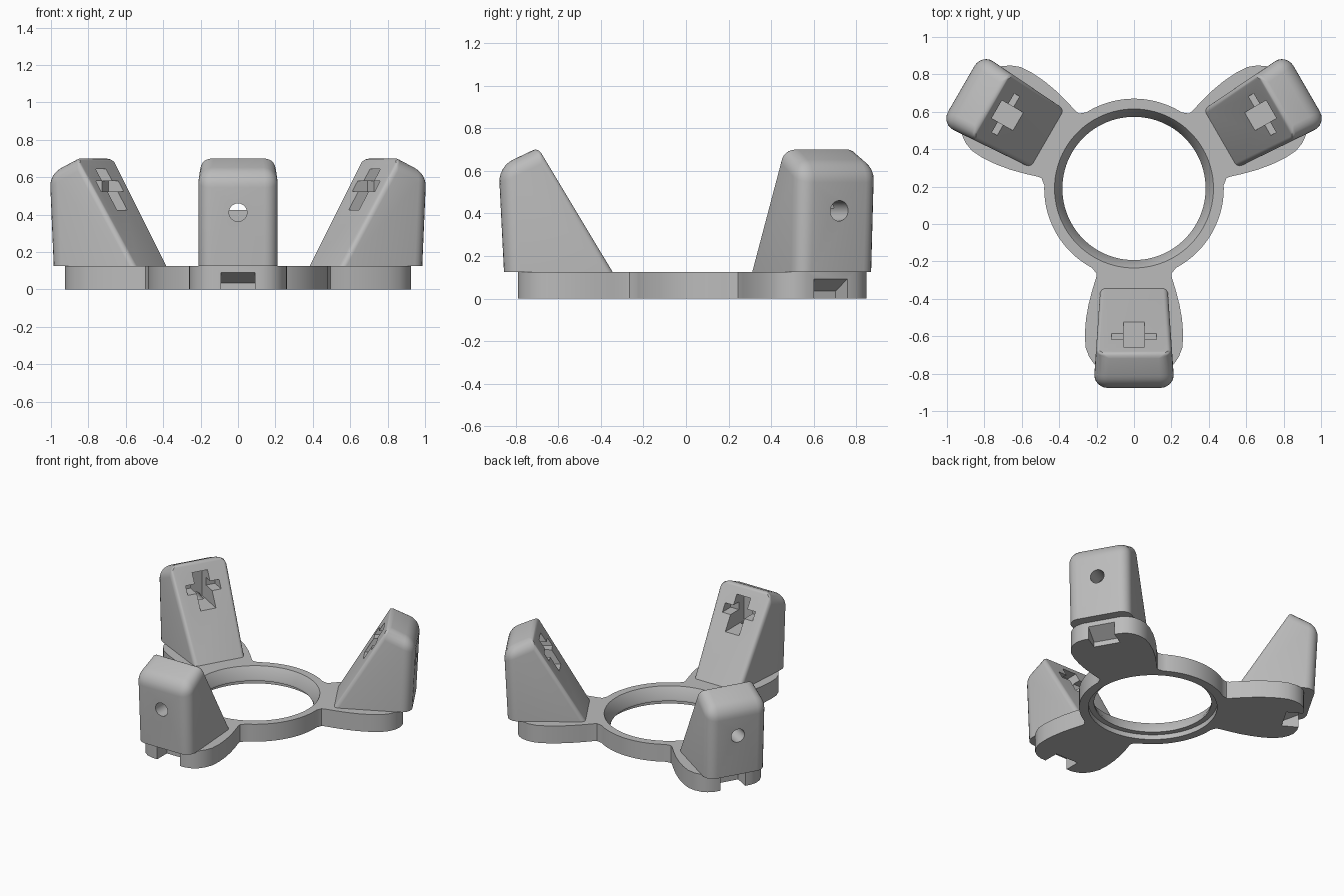
import bpy, bmesh
from math import sin, cos, pi, radians, atan2, degrees
from mathutils import Matrix

CENTRE_Y = 0.19
ARMS = {"front": -90, "left": 30, "right": 150}

if "Cube" in bpy.data.objects:
    bpy.data.objects.remove(bpy.data.objects["Cube"], do_unlink=True)

grey = bpy.data.materials.new("plain grey")
grey.use_nodes = True
grey.diffuse_color = (0.5, 0.5, 0.5, 1)
grey.node_tree.nodes["Principled BSDF"].inputs["Base Color"].default_value = (0.5, 0.5, 0.5, 1)


def arm_matrix(angle):
    """Local x runs out along the arm, local y across it."""
    return Matrix.Translation((0, CENTRE_Y, 0)) @ Matrix.Rotation(radians(angle), 4, "Z")


def finish(name, bm, matrix):
    bmesh.ops.recalc_face_normals(bm, faces=bm.faces)
    bm.transform(matrix)
    mesh = bpy.data.meshes.new(name)
    bm.to_mesh(mesh)
    bm.free()
    mesh.materials.append(grey)
    obj = bpy.data.objects.new(name, mesh)
    bpy.context.collection.objects.link(obj)
    return obj


def loft(name, loop_a, loop_b, matrix):
    """Closed solid between two matching loops."""
    bm = bmesh.new()
    a = [bm.verts.new(p) for p in loop_a]
    b = [bm.verts.new(p) for p in loop_b]
    bm.faces.new(a)
    bm.faces.new(b)
    for i in range(len(a)):
        j = (i + 1) % len(a)
        bm.faces.new((a[i], a[j], b[j], b[i]))
    return finish(name, bm, matrix)


def prism(name, profile, half_width, matrix):
    """Side profile (out, up) widened across the arm; half_width depends on out."""
    return loft(name, [(r, -half_width(r), z) for r, z in profile],
                [(r, half_width(r), z) for r, z in profile], matrix)


def lathe(name, profile, matrix, steps=96):
    bm = bmesh.new()
    rings = [[bm.verts.new((r * cos(2 * pi * i / steps), r * sin(2 * pi * i / steps), z))
              for i in range(steps)] for r, z in profile]
    for low, high in zip(rings, rings[1:]):
        for i in range(steps):
            j = (i + 1) % steps
            bm.faces.new((low[i], low[j], high[j], high[i]))
    bm.faces.new(rings[0])
    bm.faces.new(rings[-1])
    return finish(name, bm, matrix)


def box(name, r0, r1, half, z0, z1, matrix):
    return prism(name, [(r0, z0), (r1, z0), (r1, z1), (r0, z1)], lambda r: half, matrix)


def apply(obj, mod):
    bpy.ops.object.select_all(action="DESELECT")
    bpy.context.view_layer.objects.active = obj
    obj.select_set(True)
    bpy.ops.object.modifier_apply(modifier=mod.name)


def cut(obj, cutter):
    mod = obj.modifiers.new("cut", "BOOLEAN")
    mod.operation = "DIFFERENCE"
    mod.solver = "EXACT"
    mod.object = cutter
    apply(obj, mod)
    bpy.data.objects.remove(cutter, do_unlink=True)


def smooth(obj):
    bpy.ops.object.select_all(action="DESELECT")
    bpy.context.view_layer.objects.active = obj
    obj.select_set(True)
    bpy.ops.object.shade_smooth_by_angle(angle=radians(30))


# Base plate: ring with three rounded pads, as one outline
half_pad = [(0.455, 0.2), (0.475, 0.202), (0.54, 0.222), (0.62, 0.243), (0.7, 0.257),
            (0.78, 0.263), (0.85, 0.259), (0.9, 0.24), (0.94, 0.212), (0.967, 0.175), (0.98, 0.13)]
pad = [(r, -w) for r, w in half_pad] + [(r, w) for r, w in reversed(half_pad)]
gap = degrees(atan2(0.225, 0.425))
outline = []
for angle in ARMS.values():
    a = radians(angle)
    outline += [(r * cos(a) - w * sin(a), r * sin(a) + w * cos(a)) for r, w in pad]
    for i in range(25):
        t = radians(angle + gap + (120 - 2 * gap) * i / 24)
        outline.append((0.48 * cos(t), 0.48 * sin(t)))
base = loft("base_plate", [(x, y, 0) for x, y in outline],
            [(x, y, 0.125) for x, y in outline], arm_matrix(0))

# Stepped bore through the ring
cut(base, lathe("bore_cutter", [(0.42, -0.05), (0.42, 0.035), (0.383, 0.035), (0.383, 0.05),
                                (0.425, 0.125), (0.425, 0.2)], arm_matrix(0)))

# Sloped notch under each pad end
for angle in ARMS.values():
    cut(base, prism("notch_cutter", [(0.87, -0.02), (1.1, -0.02), (1.1, 0.092), (0.98, 0.092),
                                     (0.87, 0.035)], lambda r: 0.09, arm_matrix(angle)))
smooth(base)


# Towers: tapered wedges with rounded outer edges
def tower_half_width(r):
    return 0.18 + (r - 0.535) * 0.07


for side, angle in ARMS.items():
    m = arm_matrix(angle)
    tower = prism(side + "_tower", [(0.535, 0.125), (1.045, 0.125), (1.07, 0.62), (0.885, 0.708)],
                  tower_half_width, Matrix())
    mesh = tower.data
    weight = mesh.attributes.new("bevel_weight_edge", "FLOAT", "EDGE")
    for e in mesh.edges:
        p, q = (mesh.vertices[i].co for i in e.vertices)
        if max(p.z, q.z) < 0.2:
            continue
        inner = min(p.x, q.x) < 0.6 or max(p.x, q.x) < 0.9
        weight.data[e.index].value = 0.35 if inner else 1.0
    bevel = tower.modifiers.new("round", "BEVEL")
    bevel.limit_method = "WEIGHT"
    bevel.width = 0.075
    bevel.segments = 6
    apply(tower, bevel)
    mesh.transform(m)

    # Cross-shaped pocket in the slope and round hole through the outer wall
    cut(tower, box("slot_cutter", 0.45, 0.93, 0.055, 0.425, 0.645, m))
    cut(tower, box("crossbar_cutter", 0.45, 0.87, 0.12, 0.525, 0.58, m))
    cut(tower, lathe("hole_cutter", [(0.048, 0.88), (0.048, 1.2)],
                     m @ Matrix.Translation((0, 0, 0.412)) @ Matrix.Rotation(pi / 2, 4, "Y"), 32))
    smooth(tower)
